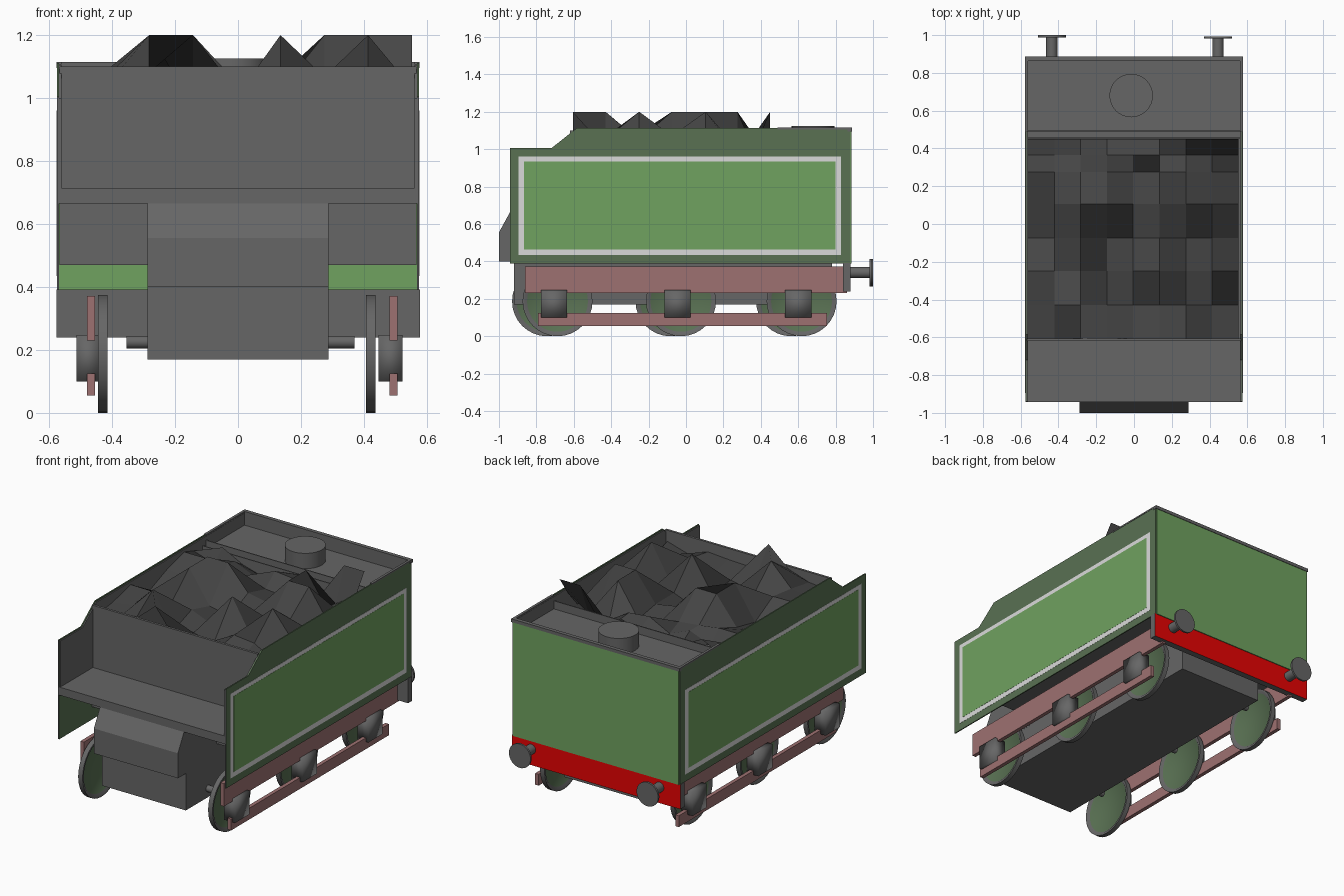
import bpy, bmesh, math, random
from mathutils import Matrix, Vector

cube = bpy.data.objects.get("Cube")
if cube:
    bpy.data.objects.remove(cube, do_unlink=True)
random.seed(11)


def material(name, r, g, b):
    m = bpy.data.materials.new(name)
    m.use_nodes = True
    m.diffuse_color = (r, g, b, 1)
    m.node_tree.nodes["Principled BSDF"].inputs["Base Color"].default_value = (r, g, b, 1)
    return m


GREY = material("dark grey", .133, .133, .133)
COAL = material("coal black", .06, .06, .06)
DARK = material("dark green", .1, .165, .086)
GREEN = material("light green", .16, .36, .115)
LINE = material("pale lining", .7, .7, .7)
BROWN = material("red brown", .34, .165, .165)
RED = material("buffer red", .85, .001, .001)


def finish(name, bm, *mats, smooth=False):
    bmesh.ops.recalc_face_normals(bm, faces=bm.faces)
    me = bpy.data.meshes.new(name)
    bm.to_mesh(me)
    bm.free()
    for m in mats:
        me.materials.append(m)
    ob = bpy.data.objects.new(name, me)
    bpy.context.collection.objects.link(ob)
    if smooth:
        bpy.ops.object.select_all(action='DESELECT')
        ob.select_set(True)
        bpy.context.view_layer.objects.active = ob
        bpy.ops.object.shade_smooth_by_angle(angle=math.radians(40))
    return ob


def box(name, x, y, z, mat):
    """Box from (low, high) ranges."""
    bm = bmesh.new()
    bmesh.ops.create_cube(bm, size=1)
    for v in bm.verts:
        v.co = Vector(r[0] if c < 0 else r[1] for c, r in zip(v.co, (x, y, z)))
    return finish(name, bm, mat)


def prism(name, profile, x, mat):
    """Extrude a (y, z) profile across an x range."""
    bm = bmesh.new()
    face = bm.faces.new([bm.verts.new((x[0], y, z)) for y, z in profile])
    new = bmesh.ops.extrude_face_region(bm, geom=[face])["geom"]
    bmesh.ops.translate(bm, vec=(x[1] - x[0], 0, 0),
                        verts=[g for g in new if isinstance(g, bmesh.types.BMVert)])
    return finish(name, bm, mat)


def accent(ob, mat, rule):
    """Give a second colour to the faces whose normal meets the rule."""
    ob.data.materials.append(mat)
    for p in ob.data.polygons:
        p.material_index = int(rule(p.normal))


def cylinder_mesh(centre, radius, length, axis):
    bm = bmesh.new()
    turn = Vector((0, 0, 1)).rotation_difference(Vector(axis)).to_matrix().to_4x4()
    bmesh.ops.create_cone(bm, cap_ends=True, segments=32, radius1=radius, radius2=radius,
                          depth=length, matrix=Matrix.Translation(centre) @ turn)
    return bm


def cylinder(name, centre, radius, length, axis, mat):
    return finish(name, cylinder_mesh(centre, radius, length, axis), mat, smooth=True)


def wheel(name, centre):
    """Grey tyre with a recessed green disc on both faces."""
    bm = cylinder_mesh(centre, .187, .03, (1, 0, 0))
    caps = [f for f in bm.faces if len(f.verts) > 4]
    bmesh.ops.inset_individual(bm, faces=caps, thickness=.012, depth=0)
    bmesh.ops.inset_individual(bm, faces=caps, thickness=.012, depth=-.01)
    for f in caps:
        f.material_index = 1
    return finish(name, bm, GREY, DARK, smooth=True)


# Side sheets with lining, inner skins and rear lip
SHEET = [(-.94, .39), (-.94, 1.005), (-.72, 1.005), (-.585, 1.112), (.88, 1.112), (.88, .39)]
INNER = [(-.939, .69), (-.939, 1), (-.72, 1), (-.585, 1.105), (.87, 1.105), (.87, .69)]
for side, s in (("left", 1), ("right", -1)):
    def span(a, b):
        return tuple(sorted((a * s, b * s)))
    sheet = prism(side + "_side_sheet", SHEET, span(.568, .575), DARK)
    accent(sheet, GREY, lambda n: n.y < -.9)
    prism(side + "_inner_skin", INNER, span(.561, .568), GREY)
    box(side + "_lining", span(.575, .576), (-.895, .83), (.435, .96), LINE)
    box(side + "_green_panel", span(.575, .577), (-.865, .80), (.465, .935), GREEN)
    box(side + "_rear_lip", span(.561, .577), (.49, .885), (1.106, 1.115), GREY)

# Rear tank end, water deck and filler
box("rear_plate", (-.568, .568), (.872, .885), (.39, 1.1), GREEN)
box("rear_lip", (-.577, .577), (.864, .888), (1.095, 1.115), GREY)
box("rear_inner_skin", (-.562, .562), (.865, .874), (.48, 1.11), GREY)
box("water_deck", (-.562, .562), (.49, .868), (1.0, 1.03), GREY)
box("deck_front_rim", (-.562, .562), (.488, .494), (.9, 1.08), GREY)
box("coal_back_wall", (-.562, .562), (.452, .458), (.9, 1.06), GREY)
box("coal_back_ledge", (-.562, .562), (.457, .489), (1.0, 1.03), GREY)
cylinder("water_filler", (-.015, .68, 1.07), .115, .11, (0, 0, 1), GREY)

# Front bulkhead, shelf, floor, well tank
box("front_bulkhead", (-.567, .567), (-.62, -.605), (.47, 1.1), GREY)
box("front_shelf", (-.574, .574), (-.942, -.605), (.665, .715), GREY)
box("floor", (-.567, .567), (-.61, .868), (.47, .49), GREY)
box("well_tank", (-.287, .287), (-.92, .78), (.17, .475), GREY)
prism("front_locker", [(-.6, .4), (-1, .4), (-1, .555), (-.94, .665), (-.6, .665)],
      (-.288, .288), GREY)

# Coal heap: a jagged grid with tall peaks
rows = [-.605, -.43, -.25, -.075, .105, .275, .365, .45]
peaks = {(3, 0), (2, 1), (5, 2), (7, 2), (2, 3), (2, 4), (3, 4), (6, 4), (7, 4), (6, 5),
         (7, 7), (8, 7)}
bm = bmesh.new()
grid = [[bm.verts.new((-.56 + c * .139, y,
                       1.2 if (c, r) in peaks else random.uniform(.97, 1.09)))
         for c in range(9)] for r, y in enumerate(rows)]
for r in range(len(rows) - 1):
    for c in range(8):
        bm.faces.new((grid[r][c], grid[r][c + 1], grid[r + 1][c + 1], grid[r + 1][c]))
finish("coal", bm, COAL)

# Buffer beam, red on the rear face only
beam = box("buffer_beam", (-.577, .578), (.84, .88), (.24, .392), GREY)
accent(beam, RED, lambda n: n.y > .5)

# Buffers
for side, x, end in (("left", .445, .993), ("right", -.435, 1.0)):
    cylinder(side + "_buffer_shaft", (x, .93, .34), .03, .12, (0, 1, 0), GREY)
    cylinder(side + "_buffer_head", (x, end - .006, .34), .074, .012, (0, 1, 0), GREY)

# Running gear: frames, tie bars, axle boxes and wheels
AXLES = [("front", -.705), ("middle", -.045), ("rear", .60)]
for side, fx, bx, wx, dy in (("left", .494, .485, .422, .018),
                             ("right", -.467, -.475, -.43, -.038)):
    box(side + "_frame", (fx - .012, fx + .012), (-.86, .86), (.23, .372), BROWN)
    box(side + "_tie_bar", (fx - .012, fx + .012), (-.79, .755), (.055, .125), BROWN)
    for place, y in AXLES:
        ab = box(f"{side}_{place}_axle_box", (bx - .038, bx + .038),
                 (y - .07, y + .07), (.10, .247), GREY)
        ab.data.shade_smooth()
        wheel(f"{side}_{place}_wheel", (wx, y + dy, .187))
for place, y in AXLES:
    cylinder(place + "_axle", (.008, y, .225), .02, .725, (1, 0, 0), GREY)
